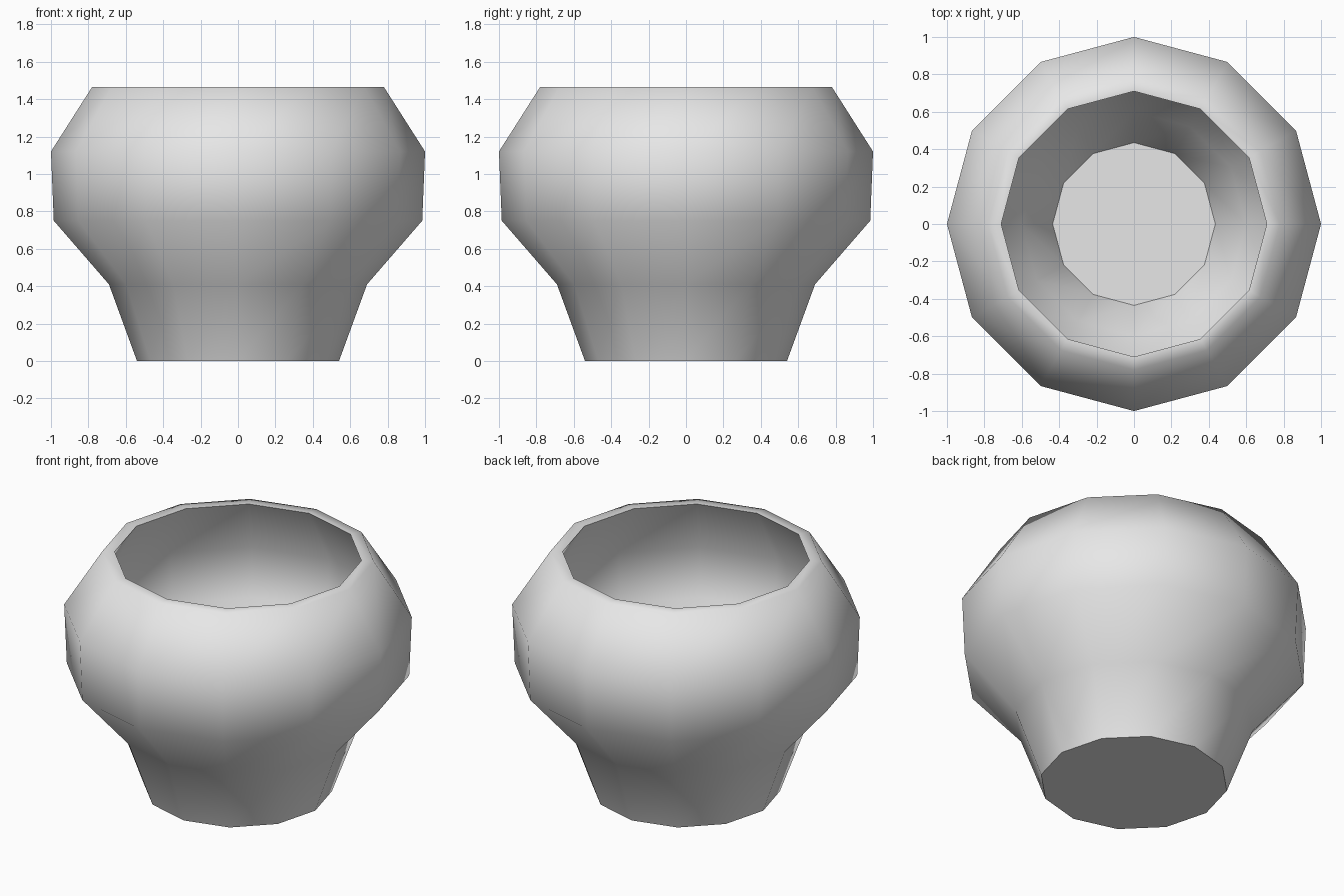
import bpy
import bmesh
from math import cos, sin, radians, tau

cube = bpy.data.objects.get("Cube")
if cube:
    bpy.data.objects.remove(cube, do_unlink=True)

SIDES = 12

# Closed wall profile (radius, height): base, outside, flat rim, inside, floor
PROFILE = [
    (0.54, 0.0), (0.69, 0.41), (0.985, 0.75), (1.0, 1.12), (0.78, 1.465),
    (0.71, 1.465), (0.91, 1.10), (0.89, 0.79), (0.60, 0.46), (0.435, 0.12),
]


def make_material(name, colour):
    mat = bpy.data.materials.new(name)
    mat.use_nodes = True
    mat.diffuse_color = colour
    mat.node_tree.nodes["Principled BSDF"].inputs["Base Color"].default_value = colour
    return mat


def lathe(name, profile, sides, material):
    """Turn a profile into a faceted vessel, capped at both profile ends."""
    bm = bmesh.new()
    rings = []
    for r, z in profile:
        rings.append([bm.verts.new((r * cos(tau * i / sides), r * sin(tau * i / sides), z))
                      for i in range(sides)])
    for low, high in zip(rings, rings[1:]):
        for i in range(sides):
            j = (i + 1) % sides
            bm.faces.new((low[i], low[j], high[j], high[i]))
    bm.faces.new(rings[0][::-1])   # underside
    bm.faces.new(rings[-1])        # inner floor
    bmesh.ops.recalc_face_normals(bm, faces=bm.faces)
    mesh = bpy.data.meshes.new(name)
    bm.to_mesh(mesh)
    bm.free()
    mesh.materials.append(material)
    obj = bpy.data.objects.new(name, mesh)
    bpy.context.collection.objects.link(obj)
    return obj


pot = lathe("pot", PROFILE, SIDES, make_material("pale grey", (0.8, 0.8, 0.8, 1.0)))

# Smooth the belly and rim, keep the base, floor and inner lip crisp
bpy.ops.object.select_all(action="DESELECT")
pot.select_set(True)
bpy.context.view_layer.objects.active = pot
bpy.ops.object.shade_smooth_by_angle(angle=radians(60))
